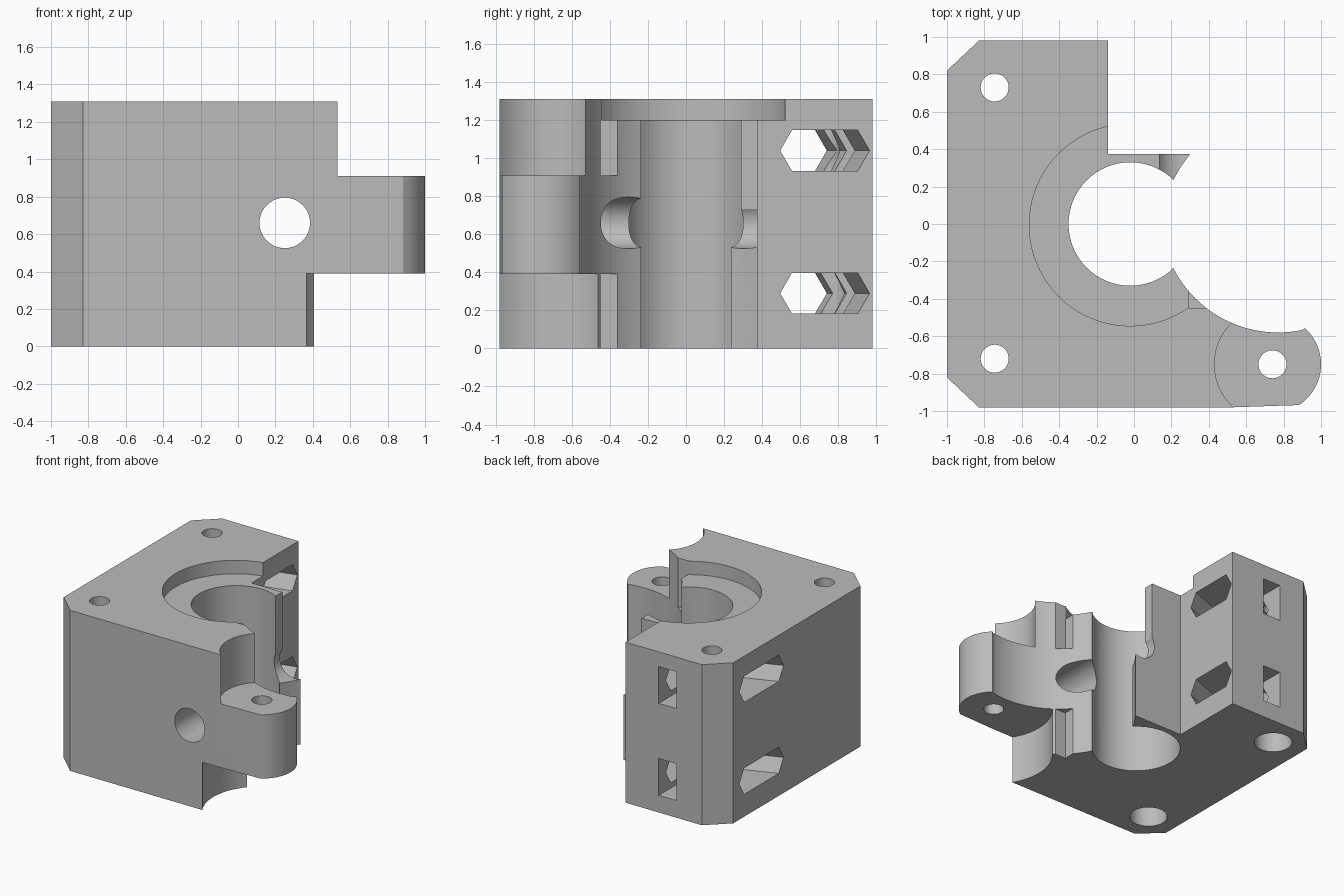
import bpy
from math import cos, sin, radians, pi
from mathutils import Vector

if "Cube" in bpy.data.objects:
    bpy.data.objects.remove(bpy.data.objects["Cube"], do_unlink=True)

grey = bpy.data.materials.new("plain grey")
grey.use_nodes = True
grey.diffuse_color = (0.5, 0.5, 0.5, 1)
grey.node_tree.nodes["Principled BSDF"].inputs["Base Color"].default_value = (0.5, 0.5, 0.5, 1)


def loft(name, bottom, top):
    """Closed solid between two matching rings of points."""
    n = len(bottom)
    faces = [list(range(n))[::-1], list(range(n, 2 * n))]
    faces += [(i, (i + 1) % n, n + (i + 1) % n, n + i) for i in range(n)]
    mesh = bpy.data.meshes.new(name)
    mesh.from_pydata([tuple(p) for p in list(bottom) + list(top)], [], faces)
    mesh.materials.append(grey)
    obj = bpy.data.objects.new(name, mesh)
    bpy.context.collection.objects.link(obj)
    # outward normals
    bpy.context.view_layer.objects.active = obj
    bpy.ops.object.select_all(action='DESELECT')
    obj.select_set(True)
    bpy.ops.object.mode_set(mode='EDIT')
    bpy.ops.mesh.select_all(action='SELECT')
    bpy.ops.mesh.normals_make_consistent(inside=False)
    bpy.ops.object.mode_set(mode='OBJECT')
    return obj


def prism(name, outline, z0, z1):
    return loft(name, [(x, y, z0) for x, y in outline], [(x, y, z1) for x, y in outline])


def arc(cx, cy, r, a0, a1, n):
    return [(cx + r * cos(radians(a0 + (a1 - a0) * i / n)),
             cy + r * sin(radians(a0 + (a1 - a0) * i / n))) for i in range(n + 1)]


def circle(cx, cy, r, n=64):
    return arc(cx, cy, r, 0, 360, n)[:-1]


def rect(x0, x1, y0, y1):
    return [(x0, y0), (x1, y0), (x1, y1), (x0, y1)]


H, ARM_LOW, ARM_HIGH = 1.31, 0.39, 0.91
ARM = (0.74, -0.75)

# body: chamfered plate, rounded arm, concave relief, short lip
outline = [(-1, -0.82), (-0.83, -0.98), (0.53, -0.98)]
outline += arc(*ARM, 0.26, -57, 48, 20)
outline += arc(0.77, 0.047, 0.627, -78, -153.3, 24)
outline += [(0.21, 0.235), (0.25, 0.305), (0.3, 0.375), (-0.14, 0.375),
            (-0.14, 0.98), (-0.83, 0.98), (-1, 0.82)]
body = prism("bearing_block", outline, 0, H)

cutters = [
    prism("bore_cutter", circle(-0.02, 0, 0.33), -0.2, 1.5),
    prism("counterbore_cutter", circle(-0.02, -0.005, 0.54, 80), 1.2, 1.5),
    # space above and below the arm
    prism("arm_top_cutter", circle(*ARM, 0.31), ARM_HIGH, 1.5),
    prism("arm_bottom_cutter", circle(*ARM, 0.44), -0.2, ARM_LOW),
    prism("arm_hole_cutter", circle(*ARM, 0.075, 32), -0.2, 1.5),
    # stepped notches beside the bore and trimmed lip
    prism("notch_top_cutter", rect(0.293, 0.7, -0.45, 0), ARM_HIGH, 1.5),
    prism("notch_bottom_cutter", rect(0.293, 0.7, -0.45, 0), -0.2, ARM_LOW),
    prism("lip_cutter", rect(0.137, 0.6, 0.1, 0.5), 0.66, 1.5),
]
# round channel from front to back
ring = circle(0.25, 0.66, 0.135, 48)
cutters.append(loft("channel_cutter", [(x, -1.2, z) for x, z in ring], [(x, 0.6, z) for x, z in ring]))

# screw holes with wider lower seats
for y in (0.73, -0.72):
    cutters.append(prism("screw_cutter", circle(-0.745, y, 0.075, 32), -0.2, 1.5))
    cutters.append(prism("screw_seat_cutter", circle(-0.745, y, 0.14, 40), -0.2, 0.5))


def hexagon(x, y0, y1, z):
    t, h = 0.062, 0.107
    return [Vector((x, y, z + dz)) for y, dz in
            ((y0, 0), (y0 + t, -h), (y1 - t, -h), (y1, 0), (y1 - t, h), (y0 + t, h))]


# slanted six-sided tunnels with slots to the back
for z in (0.29, 1.04):
    a, b = hexagon(-1, 0.17, 0.74, z), hexagon(-0.14, 0.495, 0.965, z)
    ends = [p + (p - q) * 0.05 for p, q in zip(a, b)], [q + (q - p) * 0.05 for p, q in zip(a, b)]
    cutters.append(loft("tunnel_cutter", *ends))
    cutters.append(prism("slot_cutter", rect(-0.6, -0.44, 0.6, 1.2), z - 0.15, z + 0.15))

for cutter in cutters:
    cutter.hide_render = True
    mod = body.modifiers.new("cut", 'BOOLEAN')
    mod.operation, mod.solver, mod.object = 'DIFFERENCE', 'EXACT', cutter
    bpy.context.view_layer.objects.active = body
    bpy.ops.object.modifier_apply(modifier=mod.name)
    bpy.data.objects.remove(cutter, do_unlink=True)

bpy.ops.object.select_all(action='DESELECT')
body.select_set(True)
bpy.context.view_layer.objects.active = body
bpy.ops.object.shade_smooth_by_angle(angle=pi / 6)
